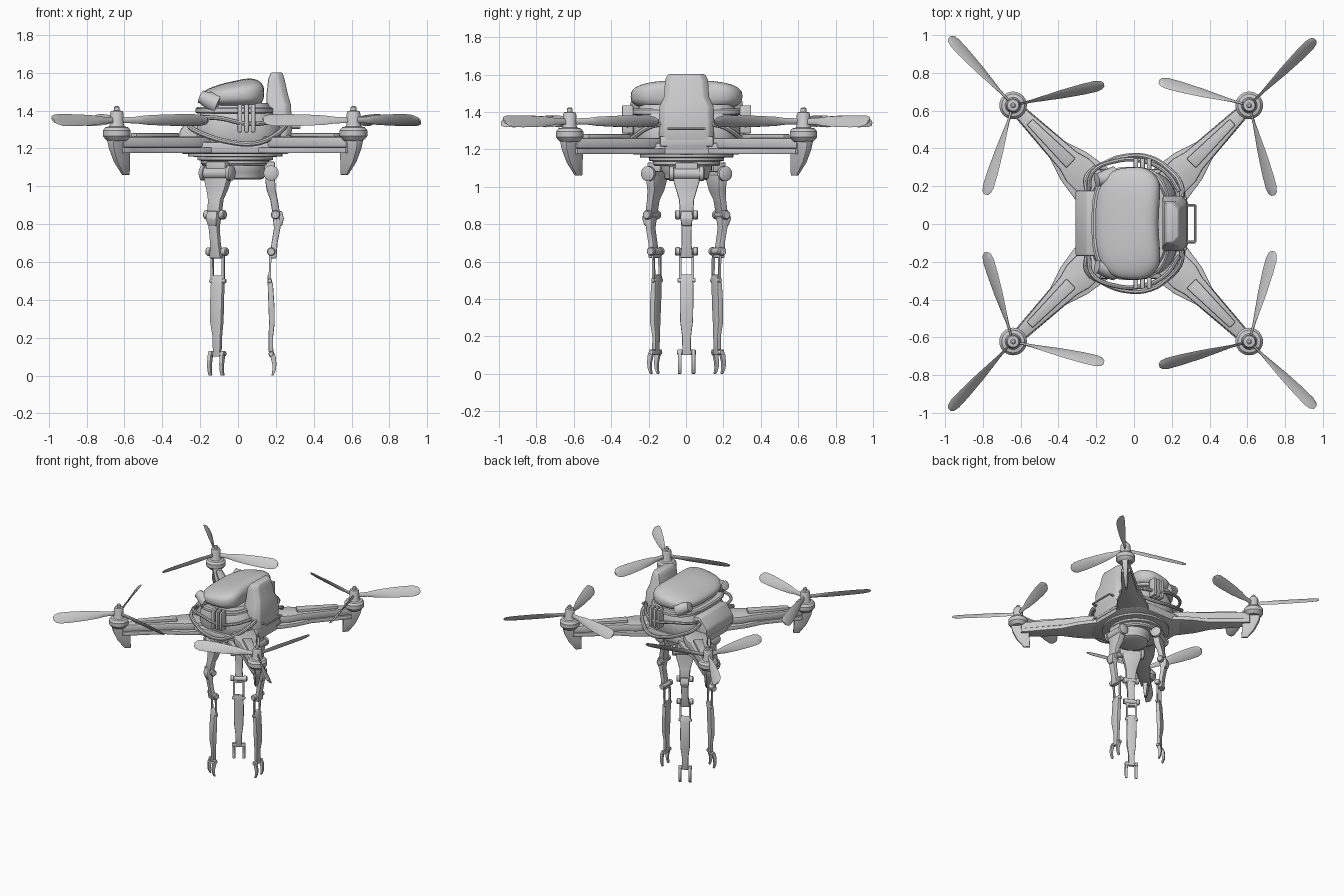
import bpy, bmesh, math
from mathutils import Matrix, Vector

if "Cube" in bpy.data.objects:
    bpy.data.objects.remove(bpy.data.objects["Cube"])

CX, CY = -0.015, 0.003
MAT = bpy.data.materials.new("light_grey")
MAT.diffuse_color = (0.6, 0.6, 0.6, 1)
MAT.use_nodes = True
MAT.node_tree.nodes["Principled BSDF"].inputs["Base Color"].default_value = MAT.diffuse_color


def finish(name, bm, matrix=None, bevel=0.0):
    if matrix:
        bmesh.ops.transform(bm, matrix=matrix, verts=bm.verts)
    bmesh.ops.recalc_face_normals(bm, faces=bm.faces)
    me = bpy.data.meshes.new(name)
    bm.to_mesh(me)
    bm.free()
    me.materials.append(MAT)
    ob = bpy.data.objects.new(name, me)
    bpy.context.collection.objects.link(ob)
    if bevel:
        m = ob.modifiers.new("bevel", 'BEVEL')
        m.width, m.segments, m.limit_method = bevel, 2, 'ANGLE'
    return ob


def loft(name, rings, matrix=None, bevel=0.0):
    """Skin a list of equal-length point rings and cap both ends."""
    bm = bmesh.new()
    vs = [[bm.verts.new(p) for p in ring] for ring in rings]
    n = len(rings[0])
    for a, b in zip(vs, vs[1:]):
        for i in range(n):
            bm.faces.new((a[i], a[(i + 1) % n], b[(i + 1) % n], b[i]))
    bm.faces.new(vs[0])
    bm.faces.new(vs[-1])
    return finish(name, bm, matrix, bevel)


def rect(cx, hx, hy, z):
    return [(cx - hx, -hy, z), (cx + hx, -hy, z), (cx + hx, hy, z), (cx - hx, hy, z)]


def oval(cx, cy, rx, ry, z, p=1.0, n=40):
    out = []
    for i in range(n):
        c, s = math.cos(i * math.tau / n), math.sin(i * math.tau / n)
        out.append((cx + rx * math.copysign(abs(c) ** p, c),
                    cy + ry * math.copysign(abs(s) ** p, s), z))
    return out


def prism(name, outline, z0, z1, matrix=None, bevel=0.0):
    return loft(name, [[(x, y, z) for x, y in outline] for z in (z0, z1)], matrix, bevel)


def lathe(name, profile, matrix=None, n=32):
    return loft(name, [oval(0, 0, r, r, z, 1, n) for r, z in profile], matrix)


def barrel(name, x, z, r, half, matrix):
    """Cylinder lying along local y, slightly waisted between two end caps."""
    prof = [(r * .8, -half), (r, -half + .005), (r, -half + .025), (r * .8, -half + .027),
            (r * .8, half - .027), (r, half - .025), (r, half - .005), (r * .8, half)]
    lathe(name, prof, matrix @ Matrix.Translation((x, 0, z)) @ Matrix.Rotation(math.pi / 2, 4, 'X'), 20)


def tube(name, pts, r):
    cu = bpy.data.curves.new(name, 'CURVE')
    cu.dimensions = '3D'
    cu.bevel_depth, cu.bevel_resolution, cu.resolution_u = r, 2, 5
    cu.use_fill_caps = True
    sp = cu.splines.new('BEZIER')
    sp.bezier_points.add(len(pts) - 1)
    for b, p in zip(sp.bezier_points, pts):
        b.co = p
        b.handle_left_type = b.handle_right_type = 'AUTO'
    cu.materials.append(MAT)
    ob = bpy.data.objects.new(name, cu)
    bpy.context.collection.objects.link(ob)


def spin(deg, x=CX, y=CY):
    return Matrix.Translation((x, y, 0)) @ Matrix.Rotation(math.radians(deg), 4, 'Z')


# Arms, motors and landing fins, built along local +x
R = 0.884
for k, deg in enumerate((45, 135, 225, 315)):
    m = spin(deg)
    prism("arm_plate", [(.1, -.11), (.3, -.12), (.43, -.1), (.55, -.06), (.8, -.04), (.86, -.035),
                        (.86, .035), (.8, .04), (.55, .06), (.43, .1), (.3, .12), (.1, .11)],
          1.175, 1.205, m, .004)
    prism("arm_beam", [(.2, -.085), (.4, -.085), (.47, -.065), (.86, -.03),
                       (.86, .03), (.47, .065), (.4, .085), (.2, .085)], 1.205, 1.262, m, .01)
    prism("arm_panel", [(.45, -.035), (.76, -.022), (.76, .022), (.45, .035)], 1.255, 1.282, m, .006)
    mm = m @ Matrix.Translation((R, 0, 0))
    lathe("motor", [(.05, 1.24), (.065, 1.255), (.073, 1.265), (.073, 1.295), (.06, 1.312), (.042, 1.316),
                    (.036, 1.33), (.036, 1.385), (.03, 1.398), (.015, 1.4), (.015, 1.418), (.008, 1.424)], mm)
    loft("landing_fin", [rect((a + b) / 2, (b - a) / 2, t, z) for z, a, b, t in
                         ((1.26, -.08, .055, .024), (1.2, -.083, .042, .02), (1.13, -.086, .01, .015),
                          (1.06, -.09, -.045, .008))], mm, .004)

# Propellers: twisted blades, with back and front turning as mirror images
STATIONS = [(.02, .016, 80), (.1, .018, 74), (.16, .028, 62), (.26, .037, 53), (.38, .043, 48),
            (.45, .042, 46), (.48, .032, 45), (.494, .014, 45)]
for sx, first in ((-1, 133), (1, 45)):
    for sy in (-1, 1):
        px, py = CX + sx * .625, CY + sy * .625
        for j in range(3):
            rings = []
            for r, w, pitch in STATIONS:
                a = math.radians(pitch) * sy
                ring = []
                for i in range(8):
                    c, s = w * math.cos(i * math.tau / 8), .006 * math.sin(i * math.tau / 8)
                    ring.append((r, c * math.cos(a) - s * math.sin(a),
                                 1.35 + c * math.sin(a) + s * math.cos(a)))
                rings.append(ring)
            loft("propeller_blade", rings, spin(sy * (first + 120 * j), px, py))

# Hub: underside plates and the round sensor pod
prism("hub_plate", [(-.3, -.17), (-.2, -.29), (.17, -.29), (.27, -.17),
                    (.27, .17), (.17, .29), (-.2, .29), (-.3, .17)], 1.172, 1.235, None, .01)
at = Matrix.Translation((CX, CY, 0))
lathe("hub_ring", [(.17, 1.11), (.18, 1.12), (.18, 1.135), (.2, 1.14), (.2, 1.155), (.25, 1.158), (.25, 1.18)],
      at, 48)
lathe("sensor_pod", [(.1, 1.035), (.118, 1.045), (.122, 1.07), (.135, 1.09), (.135, 1.12)],
      Matrix.Translation((.02, CY, 0)), 40)

# Main body shell and its rim
loft("body_shell", [oval(0, CY, a, b, z, .7) for z, a, b in
                    ((1.2, .22, .26), (1.25, .24, .285), (1.33, .235, .285), (1.38, .2, .275), (1.44, .17, .25))])
loft("body_rim", [oval(-.015, CY, a, b, z, .7) for z, a, b in
                  ((1.385, .2, .29), (1.39, .21, .3), (1.41, .21, .3), (1.418, .2, .29))])

# Side box with slanted outer face
side = [(-.31, 1.22), (-.31, 1.29), (-.25, 1.375), (-.19, 1.375), (-.19, 1.22)]
loft("side_box", [[(x, y, z) for x, z in side] for y in (-.17, .178)], None, .012)

# Soft kidney-shaped pack on top, thin toward -x
bm = bmesh.new()
bmesh.ops.create_uvsphere(bm, u_segments=48, v_segments=24, radius=1)
for v in bm.verts:
    x, y, z = [math.copysign(min(1, abs(c)) ** .72, c) for c in v.co]
    t = max(0, (x + 1) / 2)
    half = .04 + .055 * t ** .6
    dent = .035 * max(0, x) * (1 - min(1, abs(y) * 1.4) ** 2)
    v.co = (-.02 + .185 * x - dent, CY + .31 * y * (.92 + .08 * t),
            1.465 + .03 * t + half * z)
finish("top_pack", bm)
for s in (-1, 1):
    m = Matrix.Translation((-.165, CY + s * .235, 1.46)) @ Matrix.Rotation(math.radians(s * 25), 4, 'X') \
        @ Matrix.Rotation(math.radians(-65), 4, 'Y')
    lathe("pack_nozzle", [(.055, -.07), (.045, -.01), (.034, .025), (.036, .035), (.02, .038)], m, 20)

# Rear tower: stacked cross-sections with a shoulder
loft("rear_tower", [[(a, CY - w, z), (b - .03, CY - w, z), (b, CY - w + .03, z),
                     (b, CY + w - .03, z), (b - .03, CY + w, z), (a, CY + w, z)]
                    for z, a, b, w in ((1.2, .15, .275, .14), (1.3, .15, .285, .148), (1.43, .15, .28, .145),
                                       (1.48, .15, .265, .12), (1.57, .16, .245, .115),
                                       (1.602, .175, .235, .1))], None, .008)
prism("tower_base", [(.18, -.14), (.28, -.14), (.28, .146), (.18, .146)], 1.215, 1.27, None, .008)
for a, b in (((.27, -.095), (.325, -.095)), ((.325, -.095), (.325, .1)), ((.325, .1), (.27, .1))):
    tube("rear_handle", [(*a, 1.31), (*b, 1.31)], .007)

# Hoses and clips on both flanks
for s in (-1, 1):
    low = [(-.25, .17, 1.33), (-.25, .25, 1.31), (-.17, .31, 1.27), (-.05, .355, 1.235),
           (.08, .35, 1.225), (.18, .29, 1.26), (.25, .2, 1.32), (.25, .12, 1.34)]
    high = [(-.24, .17, 1.34), (-.22, .27, 1.36), (-.1, .33, 1.36), (.05, .33, 1.33), (.17, .27, 1.34),
            (.24, .17, 1.36)]
    tube("lower_hose", [(x, CY + s * y, z) for x, y, z in low], .014)
    tube("upper_hose", [(x, CY + s * y, z) for x, y, z in high], .012)
    for x in (.01, .045, .08):
        loft("hose_clip", [rect(x, .012, .03, z) for z in (1.285, 1.435)],
             Matrix.Translation((0, CY + s * .315, 0)), .006)

# Three hanging grabber legs, local +x pointing outward
for deg in (0, 120, 240):
    m = spin(deg)
    barrel("hip_joint", .19, 1.07, .04, .095, m)
    loft("hip_bracket", [rect(.17, .04, .06, z) for z in (1.08, 1.13)], m, .006)
    loft("upper_leg", [rect(x, d, w, z) for z, x, d, w in
                       ((1.1, .185, .02, .07), (1.03, .185, .026, .07), (.98, .19, .024, .055),
                        (.93, .205, .02, .04), (.85, .218, .02, .036))], m, .008)
    barrel("knee_joint", .213, .85, .024, .062, m)
    loft("knee_guard", [rect(x, d, w, z) for z, x, d, w in
                        ((.87, .235, .012, .03), (.83, .246, .012, .034), (.79, .237, .01, .025))], m, .006)
    loft("middle_leg", [rect(x, d, w, z) for z, x, d, w in
                        ((.86, .215, .02, .034), (.78, .222, .017, .027), (.7, .208, .016, .026),
                         (.62, .2, .018, .034))], m, .006)
    barrel("shin_joint", .19, .655, .022, .062, m)
    for s in (-1, 1):
        loft("shin_rod", [rect(x, .006, .007, z) for z, x in ((.65, .186), (.49, .182))],
             m @ Matrix.Translation((0, s * .034, 0)))
        loft("claw", [rect(x, d, .01, z) for z, x, d in
                      ((.13, .19, .012), (.1, .2, .014), (.06, .207, .011), (.03, .206, .009), (0, .197, .005))],
             m @ Matrix.Translation((0, s * .037, 0)), .003)
    barrel("ankle_pin", .182, .5, .012, .048, m)
    loft("lower_leg", [rect(x, d, w, z) for z, x, d, w in
                       ((.53, .178, .008, .03), (.48, .186, .014, .036), (.36, .192, .016, .036),
                        (.28, .194, .015, .034), (.2, .188, .012, .024), (.1, .19, .012, .022))], m, .005)
    barrel("claw_joint", .19, .115, .014, .05, m)

# Turn hoses into meshes and smooth the rounded parts
bpy.ops.object.select_all(action='SELECT')
bpy.context.view_layer.objects.active = bpy.context.selected_objects[0]
bpy.ops.object.convert(target='MESH')
bpy.ops.object.shade_smooth_by_angle(angle=math.radians(35))
